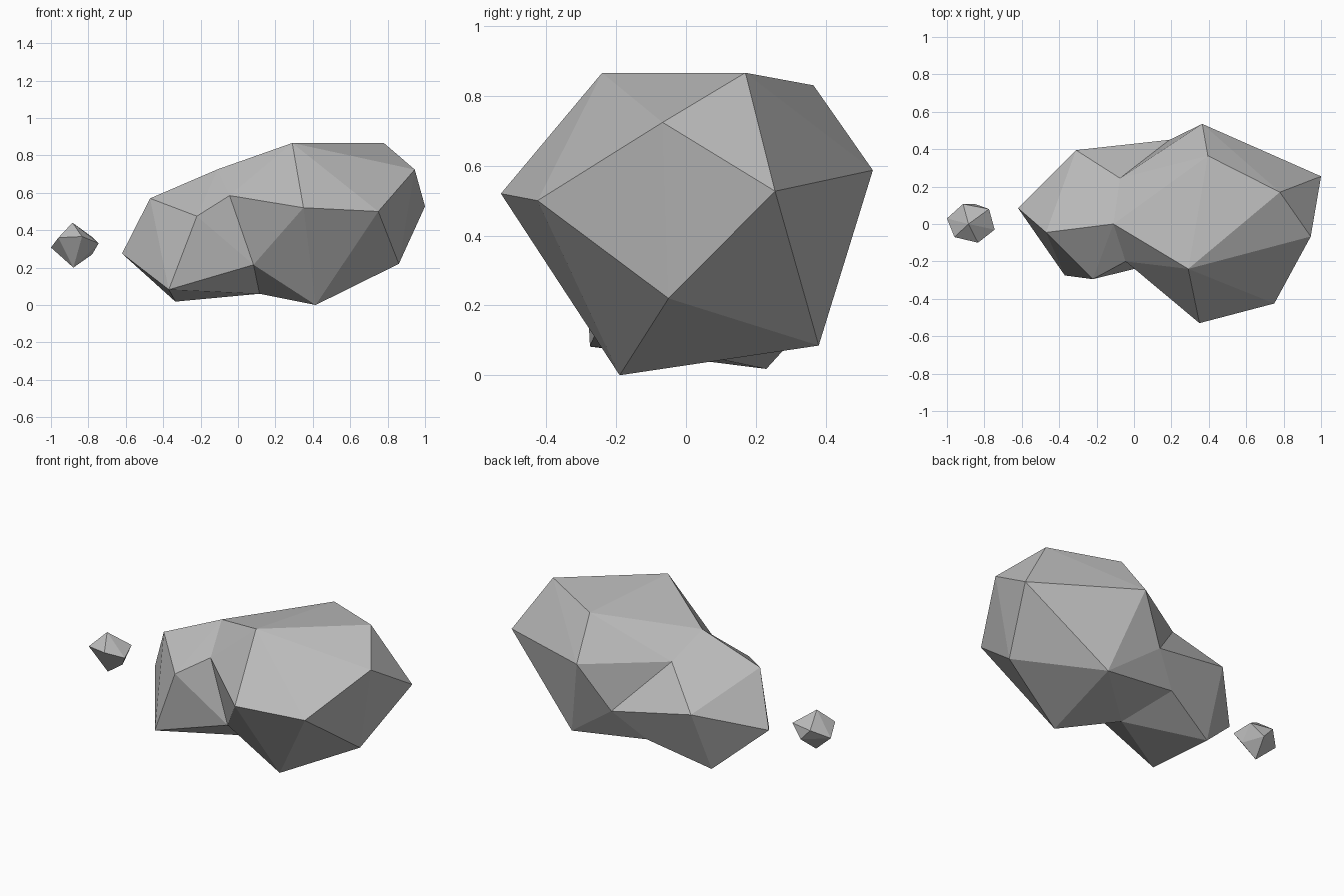
import bpy
import bmesh

# Start without the default cube
default_cube = bpy.data.objects.get("Cube")
if default_cube:
    bpy.data.objects.remove(default_cube, do_unlink=True)

# One plain stone colour
STONE_COLOUR = (0.5, 0.5, 0.5, 1.0)
stone = bpy.data.materials.new("stone_grey")
stone.use_nodes = True
stone.diffuse_color = STONE_COLOUR
stone.node_tree.nodes["Principled BSDF"].inputs["Base Color"].default_value = STONE_COLOUR


def make_stone(name, corners):
    """Wrap a faceted, flat shaded stone around its corner points."""
    bm = bmesh.new()
    for corner in corners:
        bm.verts.new(corner)
    hull = bmesh.ops.convex_hull(bm, input=bm.verts[:], use_existing_faces=False)
    inside = {item for item in hull["geom_interior"] + hull["geom_unused"]
              if isinstance(item, bmesh.types.BMVert)}
    bmesh.ops.delete(bm, geom=list(inside), context="VERTS")
    bmesh.ops.recalc_face_normals(bm, faces=bm.faces[:])
    mesh = bpy.data.meshes.new(name)
    bm.to_mesh(mesh)
    bm.free()
    mesh.materials.append(stone)
    stone_object = bpy.data.objects.new(name, mesh)
    bpy.context.scene.collection.objects.link(stone_object)
    return stone_object


# Crease where the two lumps of the boulder grow together
crease = [
    (-.11, 0, .725), (-.075, .245, .61), (.19, .45, .315), (.02, .35, .15),
    (.115, .03, .06), (.083, -.22, .215), (-.045, -.2, .585),
]

# Tall lump of the boulder: crown, waist, then base
tall_crown = [(.29, -.24, .866), (.78, .17, .866), (.395, .365, .83), (.945, -.067, .724)]
tall_waist = [(1, .255, .527), (.75, -.425, .5), (.35, -.53, .52), (.365, .535, .587)]
tall_base = [(.86, -.05, .22), (.415, -.19, 0), (.506, .38, .085)]
make_stone("boulder_tall_lump", tall_crown + tall_waist + tall_base + crease)

# Low lump of the boulder: shoulder, then base
low_shoulder = [(-.47, -.045, .57), (-.22, -.295, .475), (-.31, .395, .405)]
low_base = [(-.62, .085, .275), (-.37, -.275, .082), (-.335, .23, .018)]
make_stone("boulder_low_lump", low_shoulder + low_base + crease)

# Small loose chip beside the boulder: poles, then its two rings
chip_poles = [(-.885, 0, .44), (-.88, 0, .2)]
chip_upper = [(-.834, -.1, .366), (-.96, -.07, .36), (-.775, .08, .36), (-.914, .107, .36)]
chip_lower = [(-1, .03, .307), (-.745, -.03, .33), (-.85, .107, .29), (-.78, 0, .27)]
make_stone("loose_chip", chip_poles + chip_upper + chip_lower)
